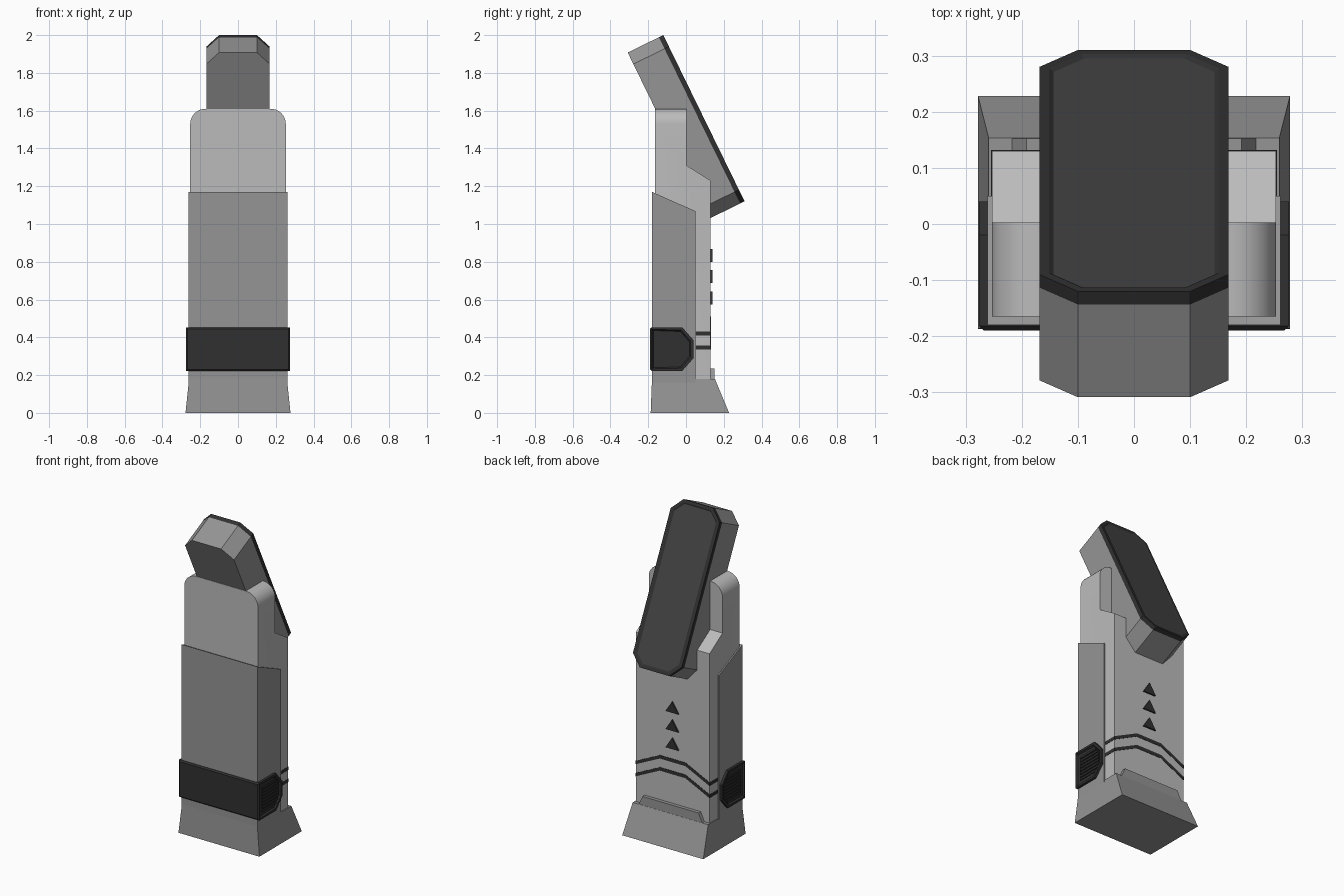
import bpy, bmesh
from mathutils import Matrix

if "Cube" in bpy.data.objects:
    bpy.data.objects.remove(bpy.data.objects["Cube"])


def mat(name, v):
    m = bpy.data.materials.new(name)
    m.diffuse_color = (v, v, v, 1)
    m.use_nodes = True
    m.node_tree.nodes["Principled BSDF"].inputs["Base Color"].default_value = m.diffuse_color
    return m


LIGHT, GREY = mat("light_grey", 0.5), mat("mid_grey", 0.3)
DARK, SCREEN = mat("dark", 0.03), mat("screen", 0.055)


def frame(x, y, z, o=(0, 0, 0)):
    m = Matrix((x, y, z)).transposed().to_4x4()
    m.translation = o
    return m


SIDE = frame((0, 1, 0), (0, 0, 1), (1, 0, 0))    # profile in y-z, extruded along x
BACK = frame((-1, 0, 0), (0, 0, 1), (0, 1, 0))   # profile in x-z, extruded along y
HEAD = frame((-1, 0, 0), (0, -.439, .898), (0, .898, .439), (0, .095, 1.56))


def prism(name, pts, lo, hi, m, material, edit=None):
    """Extrude a 2D outline from lo to hi, optionally edit in local space, then place it."""
    bm = bmesh.new()
    f = bm.faces.new([bm.verts.new((x, y, lo)) for x, y in pts])
    ext = bmesh.ops.extrude_face_region(bm, geom=[f])
    for v in ext["geom"]:
        if isinstance(v, bmesh.types.BMVert):
            v.co.z = hi
    bmesh.ops.recalc_face_normals(bm, faces=bm.faces)
    if edit:
        edit(bm)
    bm.transform(m)
    bmesh.ops.recalc_face_normals(bm, faces=bm.faces)
    me = bpy.data.meshes.new(name)
    bm.to_mesh(me)
    bm.free()
    ob = bpy.data.objects.new(name, me)
    bpy.context.collection.objects.link(ob)
    me.materials.append(material)
    return ob


def rect(x0, x1, y0, y1):
    return [(x0, y0), (x1, y0), (x1, y1), (x0, y1)]


# Core column with rounded shoulders
def round_shoulders(bm):
    es = [e for e in bm.edges if all(v.co.y > 1.6 for v in e.verts)
          and abs(e.verts[0].co.z - e.verts[1].co.z) < 1e-4]
    bmesh.ops.bevel(bm, geom=es, offset=.08, segments=8, profile=.5, affect='EDGES')


core = prism("core_column", [(-.165, .1), (.13, .1), (.13, 1.23), (.003, 1.31), (.003, 1.61), (-.165, 1.61)],
             -.253, .253, SIDE, LIGHT, round_shoulders)
bpy.context.view_layer.objects.active = core
core.select_set(True)
bpy.ops.object.shade_smooth_by_angle()

# Front shell with a slanted top
prism("front_shell", [(-.18, .1), (.05, .1), (.05, 1.068), (-.18, 1.17)], -.261, .261, SIDE, GREY)


# Flared base and its raised rear tab
def flare(bm):
    for v in bm.verts:
        if v.co.z > .1:
            v.co.x *= .259 / .278
            v.co.y = .153 if v.co.y > 0 else -.18


prism("base", rect(-.278, .278, -.187, .228), 0, .18, Matrix(), GREY, flare)
prism("base_tab", [(-.222, .17), (.222, .17), (.192, .235), (-.192, .235)], .1, .152, BACK, GREY)


# Dark wrap band with recessed vents on both ends
def band_detail(bm):
    ends = [f for f in bm.faces if abs(f.normal.z) > .9]
    bmesh.ops.inset_individual(bm, faces=ends, thickness=.016, depth=0)
    bmesh.ops.inset_individual(bm, faces=ends, thickness=.008, depth=-.009)
    es = [e for e in bm.edges if all(v.co.x < -.189 and abs(v.co.z) > .274 for v in e.verts)]
    bmesh.ops.bevel(bm, geom=es, offset=.008, segments=1, affect='EDGES')


prism("wrap_band", [(-.19, .222), (-.02, .222), (.04, .29), (.04, .385), (-.02, .453), (-.19, .453)],
      -.276, .276, SIDE, DARK, band_detail)
for i in range(8):
    z = .267 + i * .02
    end = .015 - max(0, abs(z - .3375) - .038) * .85
    for s in (-1, 1):
        prism("vent_slat", rect(-.15, end, z - .006, z + .006),
              *sorted((s * .26, s * .272)), SIDE, DARK)

# Two chevron stripes wrapping the rear
for z in (.335, .41):
    prism("stripe_sides", rect(.045, .1295, z, z + .021), -.2545, .2545, SIDE, DARK)
    low = [(-.2545, z), (-.088, z + .08), (.088, z + .08), (.2545, z)]
    prism("rear_stripe", low + [(x, y + .021) for x, y in reversed(low)], .122, .132, BACK, DARK)

# Rear arrow markers
for z in (.575, .688, .8):
    prism("arrow_marker", [(-.044, z), (.044, z), (0, z + .068)], .125, .139, BACK, DARK)


# Tilted head block, screen bezel and screen
def octagon(w, h, cx, cy):
    return [(-w, -h + cy), (-w + cx, -h), (w - cx, -h), (w, -h + cy),
            (w, h - cy), (w - cx, h), (-w + cx, h), (-w, h - cy)]


def recess(bm):
    top = [f for f in bm.faces if f.normal.z > .9]
    bmesh.ops.inset_individual(bm, faces=top, thickness=.018, depth=0)
    bmesh.ops.inset_individual(bm, faces=top, thickness=.009, depth=-.005)
    top[0].material_index = 1


outline = octagon(.168, .49, .068, .068)
prism("head_block", outline, -.21, -.026, HEAD, GREY)
bezel = prism("screen_bezel", outline, -.026, 0, HEAD, DARK, recess)
bezel.data.materials.append(SCREEN)
